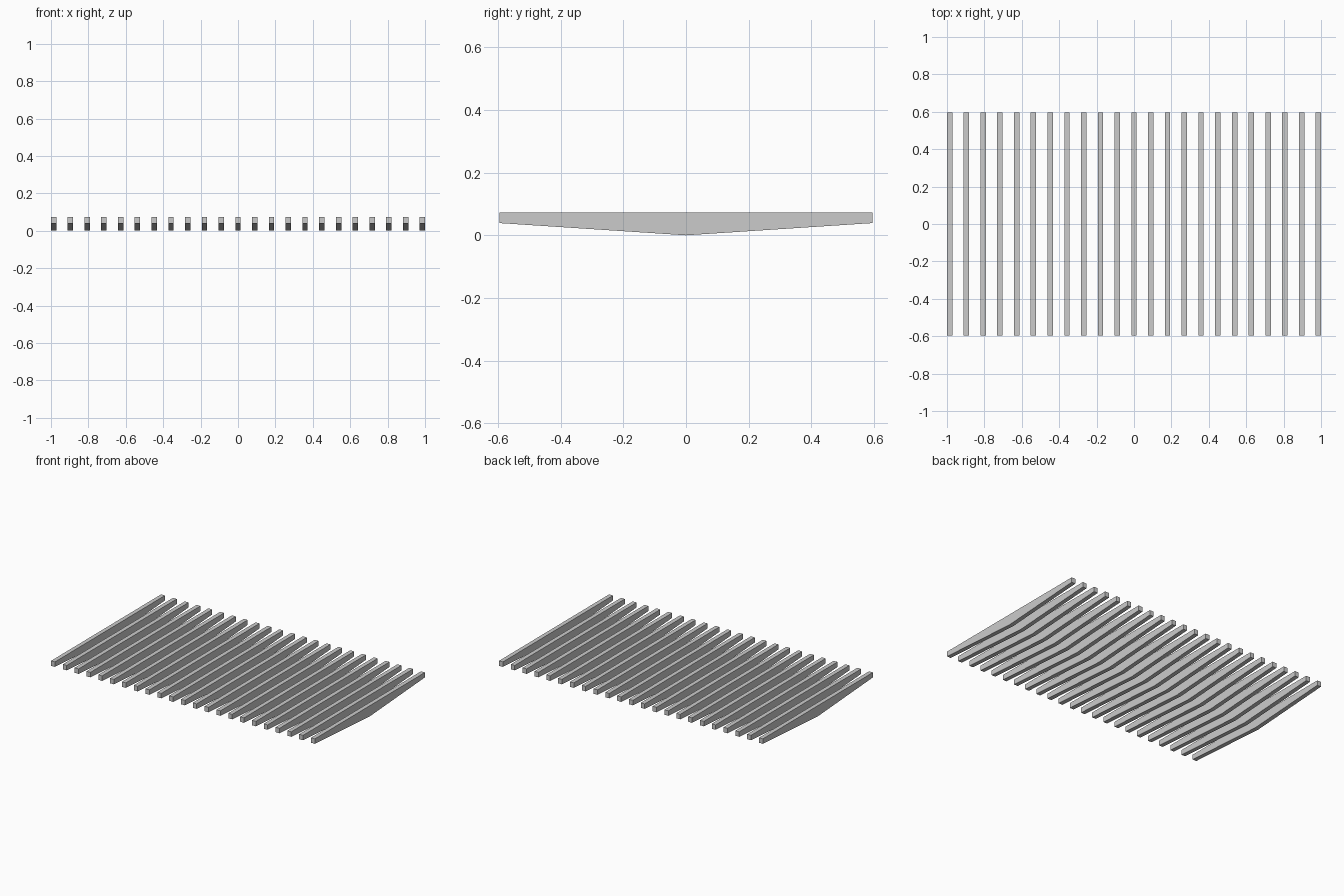
import bpy
import bmesh

if "Cube" in bpy.data.objects:
    bpy.data.objects.remove(bpy.data.objects["Cube"])

COUNT = 23
WIDTH = 0.029
HALF_LEN = 0.596
TOP = 0.073
END_BOTTOM = 0.039

# Side profile (y, z): flat top, shallow V underside
PROFILE = [(-HALF_LEN, TOP), (-HALF_LEN, END_BOTTOM), (0, 0),
           (HALF_LEN, END_BOTTOM), (HALF_LEN, TOP)]


def slat_mesh():
    bm = bmesh.new()
    face = bm.faces.new([bm.verts.new((-WIDTH / 2, y, z)) for y, z in PROFILE])
    ext = bmesh.ops.extrude_face_region(bm, geom=[face], use_keep_orig=True)
    moved = [v for v in ext["geom"] if isinstance(v, bmesh.types.BMVert)]
    bmesh.ops.translate(bm, verts=moved, vec=(WIDTH, 0, 0))
    bmesh.ops.recalc_face_normals(bm, faces=bm.faces)
    mesh = bpy.data.meshes.new("slat")
    bm.to_mesh(mesh)
    bm.free()
    return mesh


# Row of identical slats spread across x
mesh = slat_mesh()
span = 2 - WIDTH
for i in range(COUNT):
    slat = bpy.data.objects.new(f"slat_{i + 1:02d}", mesh)
    slat.location.x = -span / 2 + span * i / (COUNT - 1)
    bpy.context.collection.objects.link(slat)
